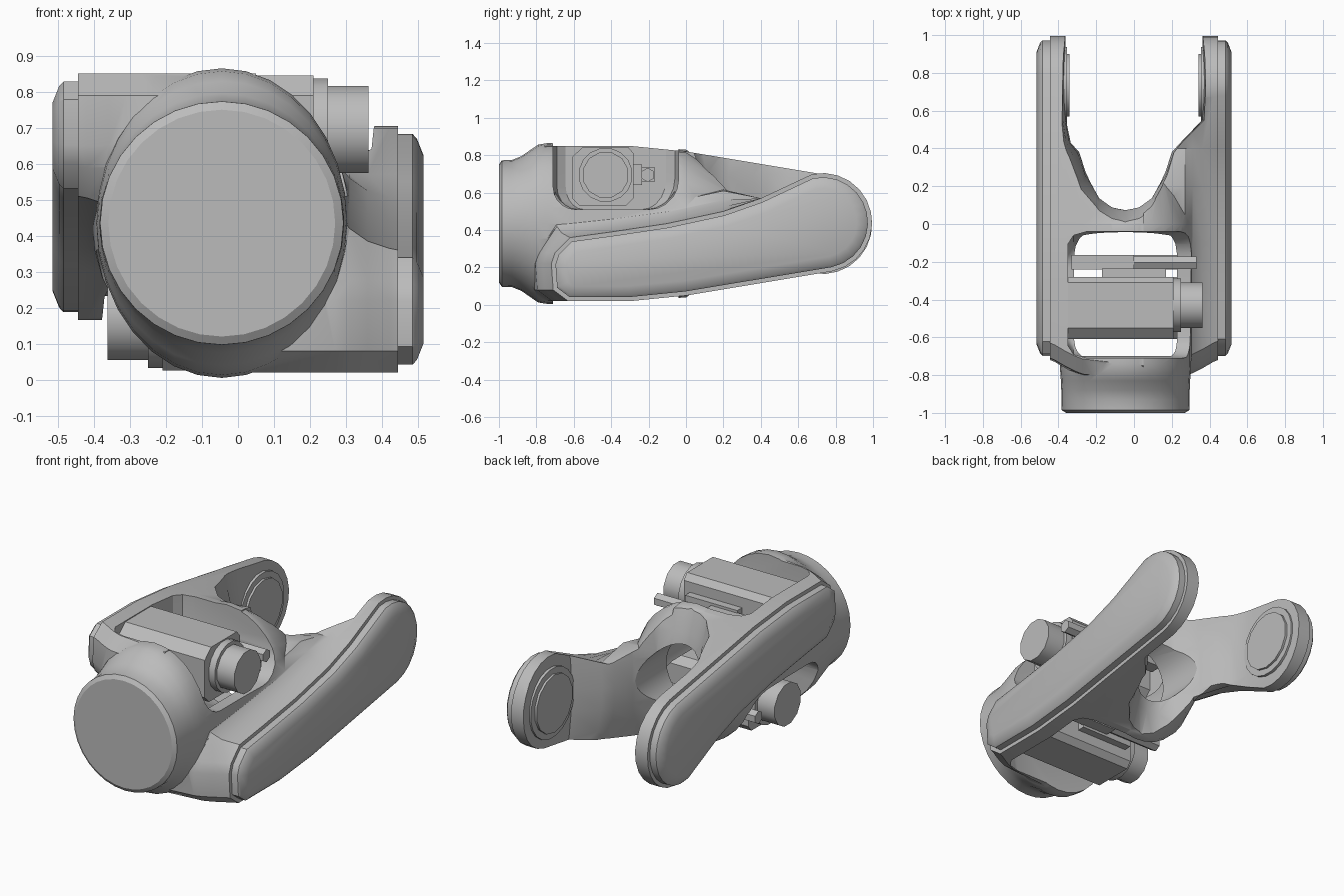
import bpy, bmesh, math
from mathutils import Vector, Matrix

cube = bpy.data.objects.get("Cube")
if cube:
    bpy.data.objects.remove(cube, do_unlink=True)

# One plain grey for the whole casting
grey = bpy.data.materials.new("cast_grey")
grey.use_nodes = True
grey.diffuse_color = (0.5, 0.5, 0.5, 1)
grey.node_tree.nodes["Principled BSDF"].inputs["Base Color"].default_value = (0.5, 0.5, 0.5, 1)

MID = 0.435    # height of the long axis
AXIS = -0.045  # sideways position of the flange axis
HALF_TURN = (Matrix.Translation((0, 0, MID)) @ Matrix.Rotation(math.pi, 4, 'Y')
             @ Matrix.Translation((0, 0, -MID)))


def loft(name, rings, turned=False):
    """Closed solid through rings of equal length, optionally turned half about the long axis."""
    bm = bmesh.new()
    rows = [[bm.verts.new(HALF_TURN @ Vector(p) if turned else Vector(p)) for p in r] for r in rings]
    n = len(rows[0])
    for a, b in zip(rows, rows[1:]):
        for i in range(n):
            j = (i + 1) % n
            bm.faces.new((a[i], a[j], b[j], b[i]))
    bm.faces.new(rows[0][::-1])
    bm.faces.new(rows[-1])
    bmesh.ops.recalc_face_normals(bm, faces=bm.faces)
    mesh = bpy.data.meshes.new(name)
    bm.to_mesh(mesh)
    bm.free()
    mesh.materials.append(grey)
    ob = bpy.data.objects.new(name, mesh)
    bpy.context.collection.objects.link(ob)
    return ob


def circle(r, n, u=0.0, v=0.0, start=0.0):
    return [(u + r * math.cos(start + math.tau * i / n), v + r * math.sin(start + math.tau * i / n))
            for i in range(n)]


def across(shape, x):
    """Place a (y, z) shape at a sideways position."""
    return [(x, y, z) for y, z in shape]


def lathe(name, profile, n):
    """Oval part along the flange axis from (half width, half height, y) triples."""
    return loft(name, [[(AXIS + w * u, y, MID + h * v) for u, v in circle(1, n)]
                       for w, h, y in profile])


def inset(shape, d):
    """Move a counter-clockwise outline inwards by d."""
    out = []
    for i, p in enumerate(shape):
        p = Vector(p)
        e1 = (p - Vector(shape[i - 1])).normalized()
        e2 = (Vector(shape[(i + 1) % len(shape)]) - p).normalized()
        n1, n2 = Vector((-e1.y, e1.x)), Vector((-e2.y, e2.x))
        out.append(tuple(p + (n1 + n2) * d / (1 + n1.dot(n2))))
    return out


def combine(target, tool, operation):
    mod = target.modifiers.new(operation, 'BOOLEAN')
    mod.operation, mod.solver, mod.object = operation, 'EXACT', tool
    tool.hide_render = True
    bpy.context.view_layer.objects.active = target
    bpy.ops.object.modifier_apply(modifier=mod.name)
    bpy.data.objects.remove(tool, do_unlink=True)


# Outline of one fork arm, seen from the side
arm_outline = [(-0.71, 0.08), (-0.63, 0.02), (-0.3, 0.02), (0.0, 0.05)]
for k in range(13):
    a = math.radians(-78 + 15 * k)
    arm_outline.append((0.73 + 0.265 * math.cos(a), 0.44 + 0.265 * math.sin(a)))
arm_outline += [(0.4, 0.57), (0.2, 0.5), (-0.1, 0.435), (-0.4, 0.39), (-0.62, 0.36),
                (-0.7, 0.28), (-0.72, 0.22)]


def flared(x, forward, raised):
    """Arm section, widened forwards and upwards where it runs into the hub."""
    return [(x, y - forward if y < -0.6 else y, z + raised if y < 0.3 and z > 0.3 else z)
            for y, z in arm_outline]


# Hub with round flange, and the two arms grown out of it
body = lathe("fork_body", [(0.315, 0.315, -1.0), (0.338, 0.338, -0.985), (0.34, 0.34, -0.93),
                           (0.34, 0.36, -0.88), (0.342, 0.395, -0.83), (0.345, 0.422, -0.79),
                           (0.348, 0.43, -0.74), (0.35, 0.42, -0.4), (0.36, 0.395, 0.0),
                           (0.29, 0.27, 0.2), (0.2, 0.16, 0.34)], 32)
for turned in (False, True):
    arm = loft("arm", [flared(-0.05, 0.12, 0.13), flared(0.27, 0.085, 0.11), flared(0.31, 0.07, 0.06),
                       flared(0.36, 0.045, 0.025), flared(0.42, 0.01, 0.005),
                       flared(0.445, 0.0, 0.0)], turned)
    combine(body, arm, 'UNION')

# Hollow of the hub, with a smaller hole towards the fork
combine(body, lathe("bore", [(0.285, 0.285, -0.7), (0.285, 0.285, -0.06),
                             (0.2, 0.2, -0.04), (0.2, 0.2, 0.6)], 32), 'DIFFERENCE')

# Rounded saddle between the arms, wider towards top and bottom
waist = [(0.365, 1.2), (0.36, 0.55), (0.29, 0.43), (0.245, 0.38), (0.21, 0.27), (0.14, 0.15), (0.07, 0.11)]
mouth = [(0.4, 1.2), (0.395, 0.55), (0.345, 0.44), (0.315, 0.34), (0.24, 0.17), (0.14, 0.065), (0.07, 0.025)]


def saddle_ring(t, z):
    """Opening outline at height z, t of the way from waist to mouth."""
    half = [tuple(Vector(a).lerp(Vector(b), t)) for a, b in zip(waist, mouth)]
    left = [(-x if y > 0.5 else AXIS - x, y, z) for x, y in half]
    right = [(x if y > 0.5 else AXIS + x, y, z) for x, y in reversed(half)]
    return left + [(AXIS, 0.1 - 0.09 * t, z)] + right


saddle = loft("saddle", [saddle_ring(t, MID + dz) for t, dz in
                         ((1, -0.6), (1, -0.39), (0.45, -0.26), (0.12, -0.13), (0, 0),
                          (0.12, 0.13), (0.45, 0.26), (1, 0.39), (1, 0.6))])
combine(body, saddle, 'DIFFERENCE')

# Side-opening pockets, one above and one below
pocket = [(-0.04, 1.0), (-0.71, 1.0)]
for cy, start, r in ((-0.59, 180, 0.12), (-0.2, 270, 0.16)):
    for k in range(6):
        a = math.radians(start + 18 * k)
        pocket.append((cy + r * math.cos(a), 0.51 + r + r * math.sin(a)))
narrow = [(-0.375 + (y + 0.375) * 0.8, z) for y, z in pocket]
middle = [(-0.375 + (y + 0.375) * 0.94, z) for y, z in pocket]
for turned in (False, True):
    cutter = loft("pocket", [across(narrow, -0.35), across(middle, -0.32),
                             across(pocket, -0.25), across(pocket, 0.6)], turned)
    combine(body, cutter, 'DIFFERENCE')

octagon = [(-0.57, 0.53), (-0.32, 0.53), (-0.28, 0.57), (-0.28, 0.81),
           (-0.31, 0.845), (-0.55, 0.845), (-0.61, 0.79), (-0.61, 0.57)]
parts = [body]


def extrude(name, shape, x0, x1, turned):
    parts.append(loft(name, [across(shape, x0), across(shape, x1)], turned))


def block(name, x0, x1, y0, y1, z0, z1, turned):
    extrude(name, [(y0, z0), (y1, z0), (y1, z1), (y0, z1)], x0, x1, turned)


def rod(name, x0, x1, r, n, y, z, turned):
    extrude(name, circle(r, n, y, z, math.pi / n), x0, x1, turned)


# Parts that repeat on both sides by a half turn
for side, turned in (("left", False), ("right", True)):
    parts.append(loft(side + "_cover_plate", [across(inset(arm_outline, d), x) for x, d in
                      ((0.43, 0.022), (0.485, 0.022), (0.497, 0.035), (0.515, 0.08))], turned))
    rod(side + "_bearing_pad", 0.355, 0.42, 0.205, 20, 0.735, MID, turned)
    rod(side + "_bearing_cap", 0.342, 0.36, 0.17, 14, 0.735, MID, turned)
    # Clamp cylinder in the pocket
    extrude(side + "_clamp_body", octagon, -0.36, 0.21, turned)
    rod(side + "_clamp_collar", 0.2, 0.25, 0.145, 16, -0.43, 0.695, turned)
    rod(side + "_clamp_piston", 0.24, 0.362, 0.125, 12, -0.43, 0.695, turned)
    # Locking bar beside the cylinder
    block(side + "_bar_bracket", -0.17, 0.17, -0.29, -0.235, 0.64, 0.75, turned)
    block(side + "_bar_sleeve", -0.33, 0.0, -0.24, -0.165, 0.66, 0.735, turned)
    rod(side + "_bar_pin", -0.02, 0.33, 0.038, 6, -0.205, 0.695, turned)

# Smooth curved surfaces, keep real edges sharp
bpy.context.view_layer.update()
bpy.ops.object.select_all(action='DESELECT')
for ob in parts:
    ob.select_set(True)
bpy.context.view_layer.objects.active = body
bpy.ops.object.shade_smooth_by_angle(angle=math.radians(32))
